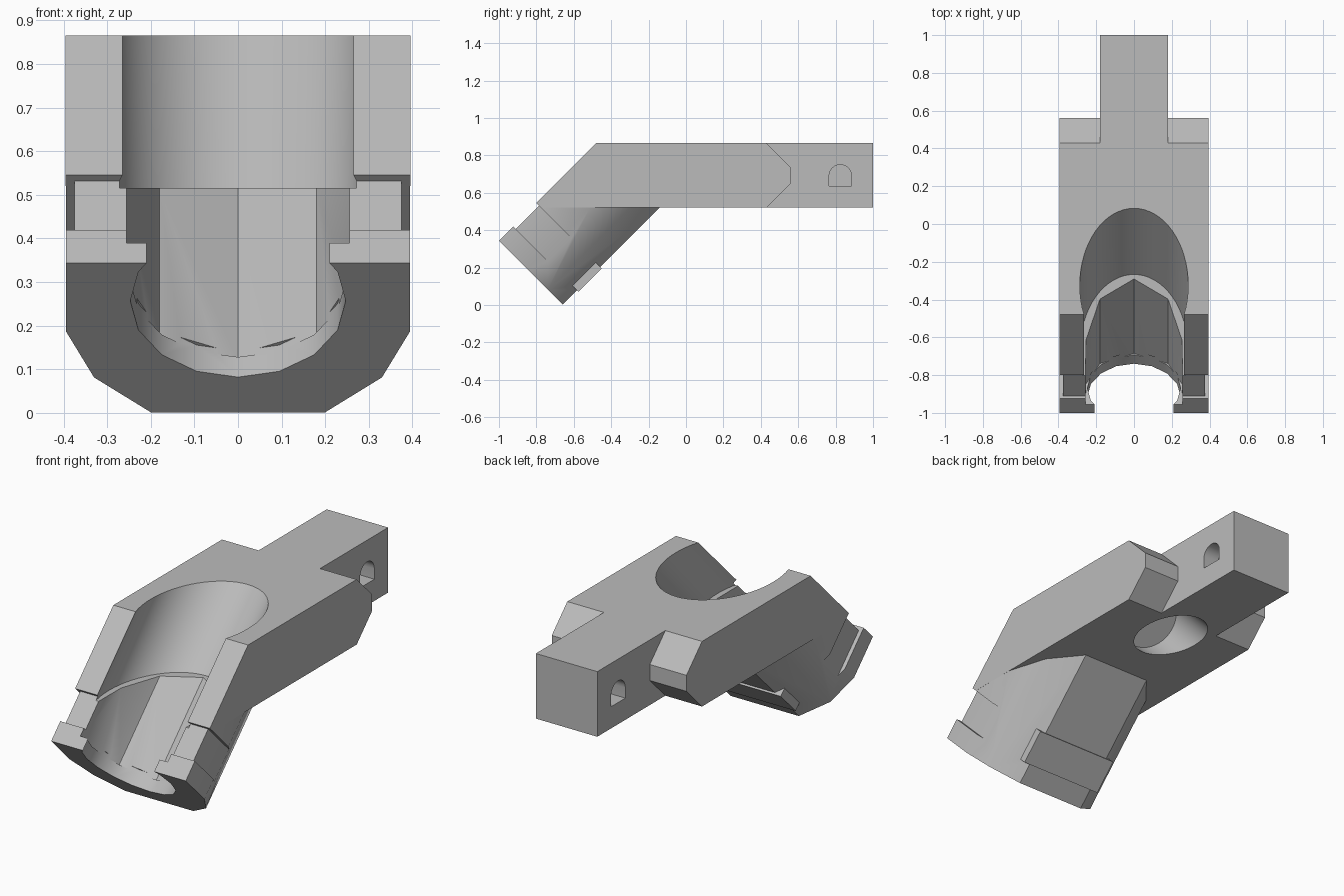
import bpy, bmesh, math
from mathutils import Vector

cube = bpy.data.objects.get("Cube")
if cube:
    bpy.data.objects.remove(cube, do_unlink=True)

grey = bpy.data.materials.new("plain_grey")
grey.use_nodes = True
grey.diffuse_color = (0.5, 0.5, 0.5, 1)
grey.node_tree.nodes["Principled BSDF"].inputs["Base Color"].default_value = (0.5, 0.5, 0.5, 1)

R2 = math.sqrt(2)


def tilted(x, u, v):
    """Frame of the tube: u runs along its axis, v points out of its open side."""
    return Vector((x, (u - v) / R2, (u + v) / R2))


def side(y, z, t):
    """Side profile extruded across x."""
    return Vector((t, y, z))


def along(x, v, t):
    """Cross-section extruded along the tube."""
    return tilted(x, t, v)


def across(x, u, t):
    """Section extruded square to the tube."""
    return tilted(x, u, t)


def circle(cx, cy, r, n):
    return [(cx + r * math.sin(2 * math.pi * i / n), cy - r * math.cos(2 * math.pi * i / n))
            for i in range(n)]


def box(a0, a1, b0, b1):
    return [(a0, b0), (a1, b0), (a1, b1), (a0, b1)]


def prism(name, pts, lo, hi, place, keep_z=None):
    """Extrude a section; keep_z = (height, side) trims it at a level plane."""
    bm = bmesh.new()
    ends = [[bm.verts.new(place(a, b, t)) for a, b in pts] for t in (lo, hi)]
    n = len(pts)
    for ring in ends:
        bm.faces.new(ring)
    for i in range(n):
        j = (i + 1) % n
        bm.faces.new((ends[0][i], ends[0][j], ends[1][j], ends[1][i]))
    if keep_z:
        z, up = keep_z
        bmesh.ops.bisect_plane(bm, geom=bm.verts[:] + bm.edges[:] + bm.faces[:],
                               plane_co=(0, 0, z), plane_no=(0, 0, up), clear_inner=True)
        bmesh.ops.holes_fill(bm, edges=[e for e in bm.edges if e.is_boundary])
    bmesh.ops.recalc_face_normals(bm, faces=bm.faces)
    me = bpy.data.meshes.new(name)
    bm.to_mesh(me)
    bm.free()
    ob = bpy.data.objects.new(name, me)
    bpy.context.collection.objects.link(ob)
    return ob


def combine(target, tool, operation):
    mod = target.modifiers.new(tool.name, "BOOLEAN")
    mod.operation, mod.solver, mod.object = operation, "EXACT", tool
    bpy.context.view_layer.objects.active = target
    bpy.ops.object.modifier_apply(modifier=mod.name)
    bpy.data.objects.remove(tool, do_unlink=True)


W, TAIL, TOP, LOW = 0.395, 0.18, 0.865, 0.52
OPEN, BASE, END = 0.951, 0.467, -0.465      # tube: open side, underside, mouth
G0, G1 = -0.357, -0.18                      # strap groove along the tube

# Flat arm with sloping front and chamfered shoulders
nose = [(TOP - OPEN * R2, TOP), (LOW - OPEN * R2, LOW), (0.43, LOW),
        (0.56, 0.65), (0.56, 0.735), (0.43, TOP)]
bracket = prism("bracket_body", nose, -W, W, side)
bracket.data.materials.append(grey)

# Narrow tail
combine(bracket, prism("tail", box(0.2, 1, LOW, TOP), -TAIL, TAIL, side), "UNION")

# Sloping tube with a faceted underside
half = [(0.2, BASE), (0.33, 0.58), (W - 0.0003, 0.73), (W - 0.0003, OPEN - 0.0003)]
shell = half + [(-x, v) for x, v in reversed(half)]
combine(bracket, prism("tube", shell, END, 1.5, along, (0.68, -1)), "UNION")

# Raised strap pad under the tube
combine(bracket, prism("strap_pad", box(-0.24, 0.24, BASE - 0.01, 0.55), G0, G1, along), "UNION")

# Strap groove on both sides and on the open rims
for s in (-1, 1):
    combine(bracket, prism("groove_side", box(s * 0.375, s * 0.6, 0.5, 1.1), G0, G1, along), "DIFFERENCE")
combine(bracket, prism("groove_rim", box(-0.6, 0.6, OPEN - 0.02, 1.1), G0, G1, along), "DIFFERENCE")

# Round upper bore, faceted lower channel and narrower mouth lip
combine(bracket, prism("upper_bore", circle(0, 0.84, 0.287, 64), -0.4, 1.8, along, (0.515, 1)), "DIFFERENCE")
wall = [(0.18, 0.645), (0.255, 0.8), (0.257, 1.1)]
channel = [(0, 0.57)] + wall + [(-x, v) for x, v in reversed(wall)]
combine(bracket, prism("lower_channel", channel, -0.4, 0.35, along), "DIFFERENCE")
combine(bracket, prism("mouth_lip", circle(0, 0.828, 0.247, 16), -0.7, -0.38, along), "DIFFERENCE")

# Slanted blind hole in the underside of the arm
combine(bracket, prism("slanted_hole", circle(0, 0.573, 0.157, 48), -0.3, 0.41, across), "DIFFERENCE")

# Arched sockets on both sides of the tail
arch = [(0.765, 0.635), (0.885, 0.635)]
arch += [(0.825 + 0.06 * math.cos(a * math.pi / 12), 0.69 + 0.06 * math.sin(a * math.pi / 12))
         for a in range(13)]
for s in (-1, 1):
    combine(bracket, prism("tail_socket", arch, s * 0.09, s * 0.3, side), "DIFFERENCE")

bpy.ops.object.select_all(action="DESELECT")
bracket.select_set(True)
bpy.context.view_layer.objects.active = bracket
bpy.ops.object.shade_smooth_by_angle(angle=math.radians(30))
